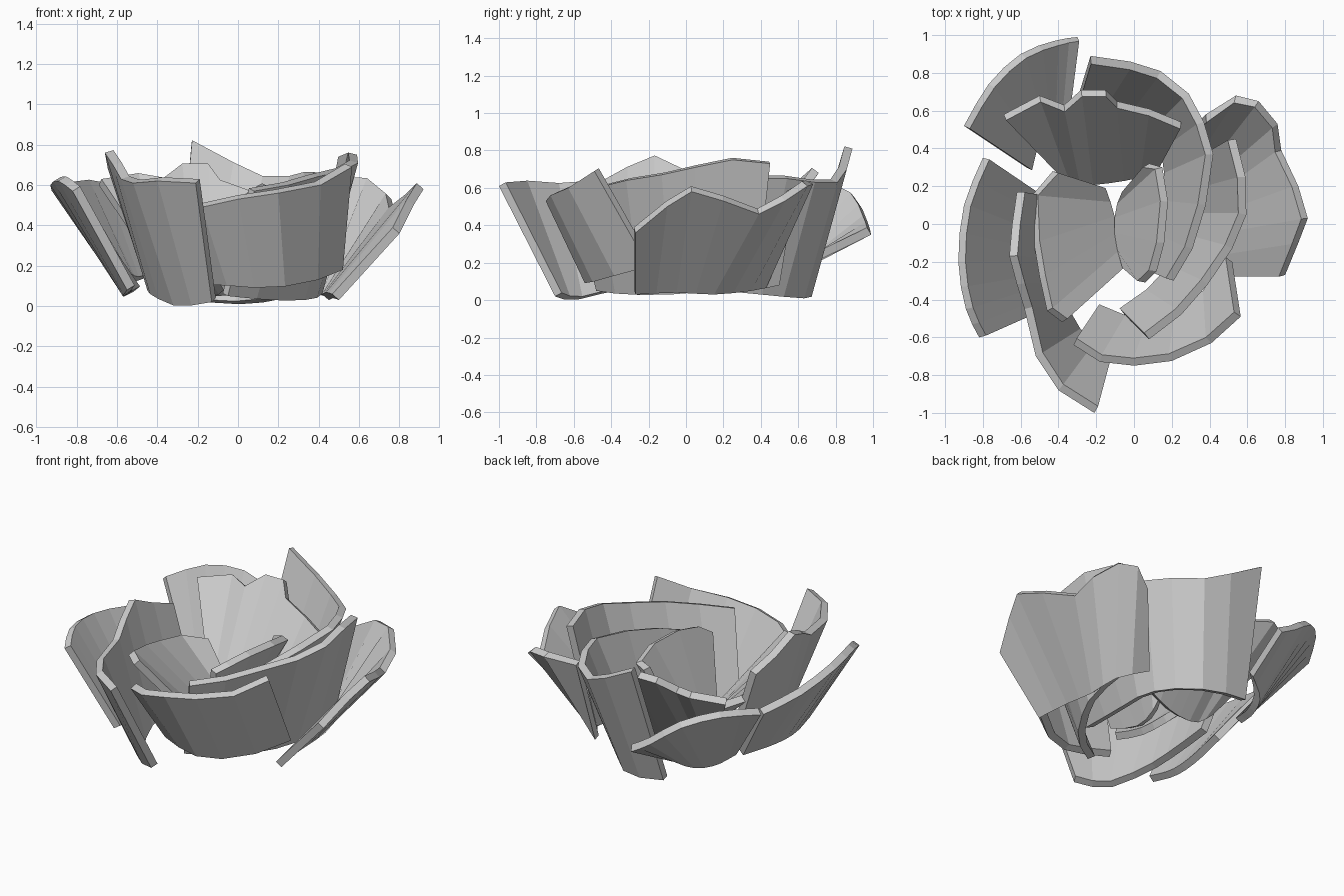
import bpy
from mathutils import Vector


def curve_point(pts, t):
    """Smooth (Catmull-Rom) point at t in 0..1 along control points."""
    n = len(pts) - 1
    i = min(int(t * n + 1e-6), n - 1)
    f = t * n - i
    p1, p2 = pts[i], pts[i + 1]
    p0 = pts[i - 1] if i > 0 else p1 * 2 - p2
    p3 = pts[i + 2] if i + 2 <= n else p2 * 2 - p1
    return 0.5 * (2 * p1 + (p2 - p0) * f + (2 * p0 - 5 * p1 + 4 * p2 - p3) * f ** 2
                  + (3 * p1 - p0 - 3 * p2 + p3) * f ** 3)


def petal(name, rim, base, thick=0.045):
    """Ruled shell between an outer rim curve and a base curve, thickened inward."""
    rim = [Vector(p) for p in rim]
    base = [Vector(p) for p in base]
    n = len(rim) - 1
    if n < 5:
        n *= 2
    top = [curve_point(rim, i / n) for i in range(n + 1)]
    low = [curve_point(base, i / n) for i in range(n + 1)]
    faces = [(i, i + 1, n + 2 + i, n + 1 + i) for i in range(n)]
    mesh = bpy.data.meshes.new(name)
    mesh.from_pydata(low + top, [], faces)
    ob = bpy.data.objects.new(name, mesh)
    bpy.context.collection.objects.link(ob)
    mid = n // 2
    normal = (low[mid + 1] - low[mid - 1]).cross(top[mid] - low[mid])
    bulge = top[mid] - (top[0] + top[-1]) / 2
    bulge.z = 0
    mod = ob.modifiers.new("thickness", 'SOLIDIFY')
    mod.thickness = thick
    mod.offset = -1 if normal.dot(bulge) > 0 else 1
    return ob


# outer ring of petals
petal("outer_petal_back_left",
      [(-.90, .52, .57), (-.77, .74, .60), (-.60, .90, .55), (-.42, .97, .42), (-.30, .99, .35)],
      [(-.57, .30, .14), (-.53, .46, .12), (-.46, .60, .14), (-.34, .68, .20)])
petal("outer_petal_left",
      [(-.80, .35, .48), (-.90, .10, .54), (-.93, -.20, .60), (-.89, -.45, .62), (-.82, -.60, .57)],
      [(-.52, .16, .07), (-.56, -.10, .05), (-.57, -.30, .05), (-.55, -.48, .08)])
petal("outer_petal_front_left",
      [(-.62, .17, .62), (-.645, 0, .68), (-.66, -.17, .76), (-.62, -.32, .70), (-.58, -.45, .63),
       (-.52, -.70, .61), (-.40, -.88, .62), (-.21, -1.0, .61)],
      [(-.44, .14, .10), (-.45, -.15, .08), (-.42, -.38, .05), (-.30, -.60, .00), (-.13, -.70, .02)])
petal("outer_petal_front",
      [(-.32, -.64, .46), (-.18, -.73, .49), (0, -.75, .53), (.20, -.725, .56),
       (.41, -.63, .60), (.565, -.49, .69)],
      [(-.20, -.46, .11), (-.02, -.53, .10), (.15, -.53, .09), (.36, -.42, .12), (.52, -.20, .18)])
petal("outer_petal_right",
      [(.80, -.27, .36), (.87, -.10, .50), (.92, .03, .58), (.87, .20, .53), (.78, .39, .46),
       (.76, .53, .53), (.66, .65, .61), (.54, .68, .62), (.38, .58, .57)],
      [(.50, -.27, .03), (.47, -.05, .04), (.45, .15, .03), (.43, .35, .05), (.30, .50, .08)])
petal("outer_petal_back",
      [(-.23, .89, .81), (-.02, .86, .70), (.14, .81, .63), (.29, .69, .63), (.37, .54, .65),
       (.42, .37, .65), (.38, .10, .61), (.31, -.13, .56), (.21, -.30, .51)],
      [(-.30, .66, .04), (-.05, .66, .01), (.14, .50, .02), (.20, .30, .04), (.18, .05, .06), (.14, -.27, .10)])

# inner petals around the heart
petal("inner_petal_right",
      [(.54, .45, .73), (.59, .25, .75), (.595, .05, .71), (.52, -.13, .67),
       (.39, -.32, .64), (.25, -.48, .60), (.08, -.61, .57)],
      [(.42, .38, .09), (.41, .12, .05), (.33, -.08, .03), (.16, -.32, .03), (-.05, -.48, .05)])
petal("inner_petal_back",
      [(-.69, .58, .60), (-.50, .68, .63), (-.37, .63, .61), (-.28, .71, .68),
       (-.15, .71, .68), (-.09, .65, .60), (.08, .61, .54), (.25, .54, .49)],
      [(-.38, .26, .14), (-.27, .24, .06), (-.08, .26, .05), (.12, .30, .10)])
petal("inner_petal_left",
      [(-.43, .28, .38), (-.54, .15, .42), (-.53, -.10, .48), (-.50, -.28, .53), (-.46, -.46, .57), (-.38, -.52, .55)],
      [(-.18, .20, .10), (-.14, .06, .06), (-.11, -.08, .05), (-.07, -.24, .08)])
petal("heart_petal",
      [(.08, .32, .52), (.15, .30, .54), (.18, .12, .58), (.16, -.10, .59), (.12, -.25, .57), (.06, -.31, .53)],
      [(-.03, .19, .15), (-.06, .06, .10), (-.06, -.08, .09), (-.02, -.24, .14)])
